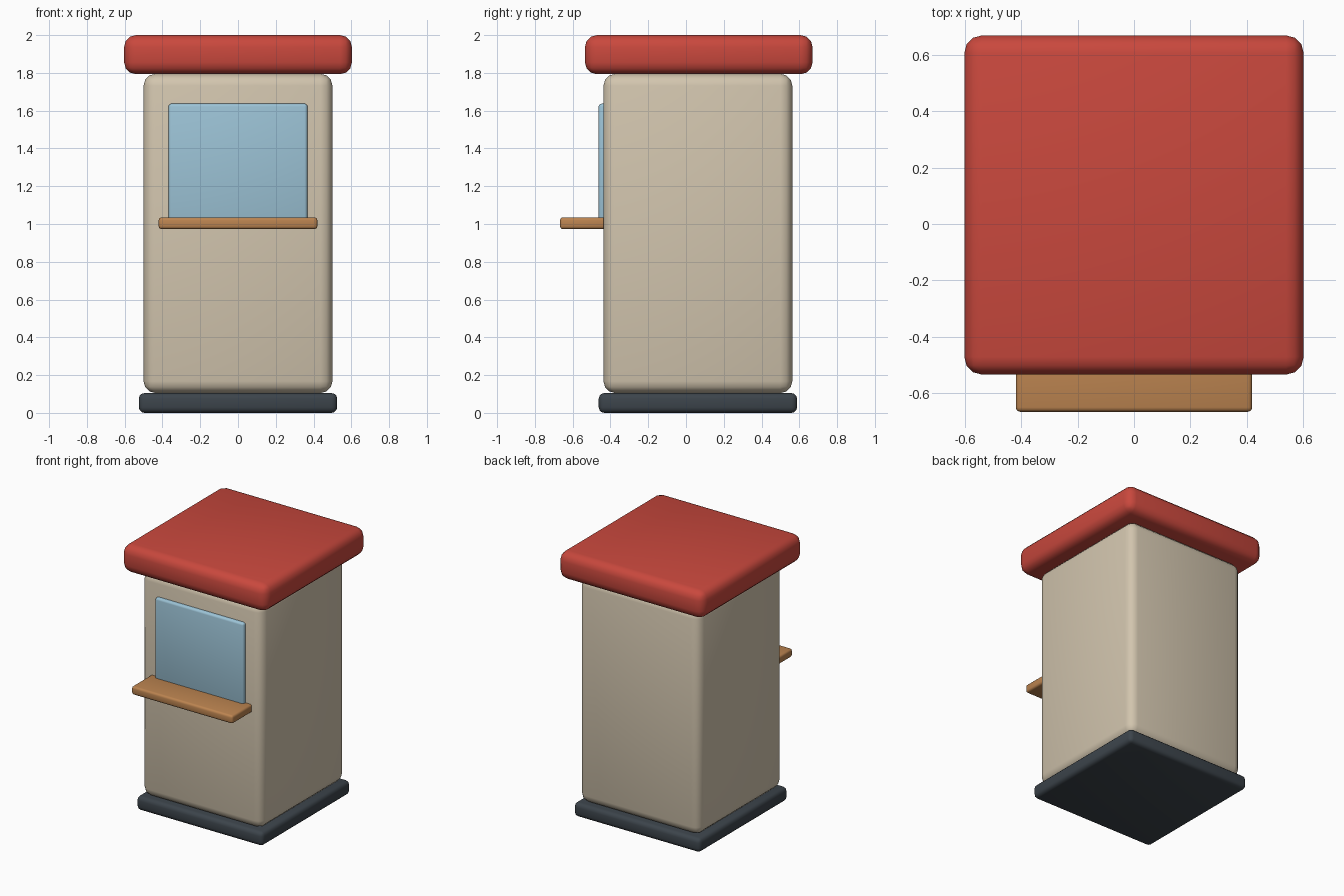
import bpy
import bmesh
from mathutils import Matrix, Vector

if "Cube" in bpy.data.objects:
    bpy.data.objects.remove(bpy.data.objects["Cube"])


def material(name, srgb):
    """Flat colour, given as an sRGB hex string."""
    def lin(c):
        return c / 12.92 if c <= 0.04045 else ((c + 0.055) / 1.055) ** 2.4
    m = bpy.data.materials.new(name)
    rgb = [lin(int(srgb[i:i + 2], 16) / 255) for i in (0, 2, 4)]
    m.diffuse_color = (*rgb, 1)
    m.use_nodes = True
    m.node_tree.nodes["Principled BSDF"].inputs["Base Color"].default_value = m.diffuse_color
    return m


def rounded_box(name, low, high, radius, mat):
    """Smooth-shaded box between two corners with rounded edges."""
    low, high = Vector(low), Vector(high)
    bm = bmesh.new()
    bmesh.ops.create_cube(bm, size=1, matrix=Matrix.Diagonal((*(high - low), 1)))
    for f in bm.faces:
        f.smooth = True
    mesh = bpy.data.meshes.new(name)
    bm.to_mesh(mesh)
    bm.free()
    mesh.materials.append(mat)
    ob = bpy.data.objects.new(name, mesh)
    ob.location = (low + high) / 2
    bpy.context.collection.objects.link(ob)
    bevel = ob.modifiers.new("rounding", 'BEVEL')
    bevel.width = radius
    bevel.segments = 3
    bevel.limit_method = 'NONE'
    return ob


red = material("roof red", "C9483D")
beige = material("wall beige", "D2C5AE")
blue = material("window blue", "9CC3D6")
brown = material("counter brown", "BC8450")
dark = material("base dark grey", "3C444B")

# Plinth, booth body and overhanging roof slab
rounded_box("base", (-0.525, -0.462, 0), (0.525, 0.588, 0.105), 0.03, dark)
rounded_box("booth_body", (-0.5, -0.437, 0.105), (0.5, 0.563, 1.795), 0.063, beige)
rounded_box("roof", (-0.603, -0.535, 1.793), (0.603, 0.67, 2.0), 0.063, red)

# Serving window and counter on the front
rounded_box("window", (-0.368, -0.463, 1.0), (0.368, -0.41, 1.637), 0.016, blue)
rounded_box("counter", (-0.42, -0.667, 0.973), (0.42, -0.405, 1.035), 0.016, brown)
